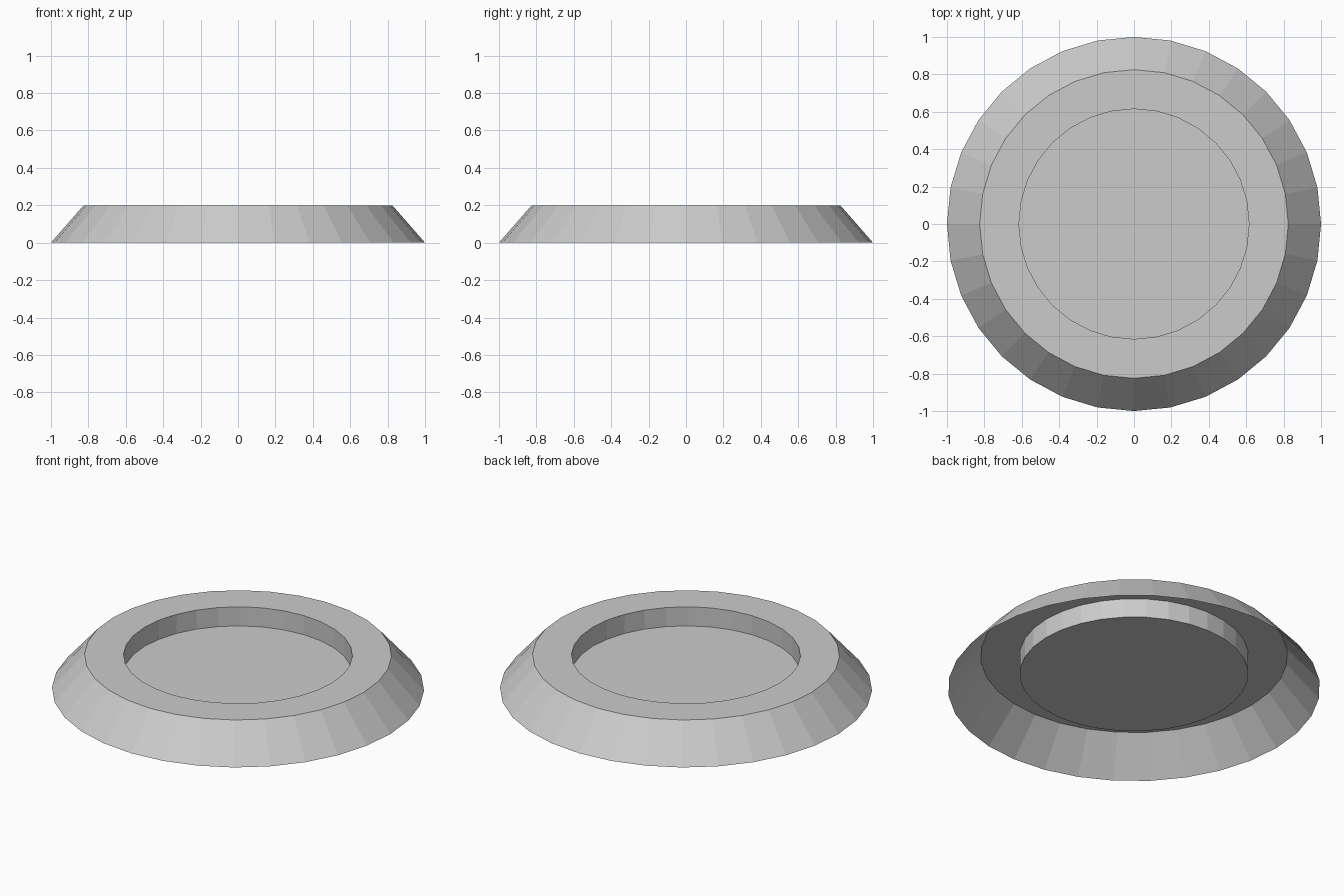
import bpy, bmesh, math

if "Cube" in bpy.data.objects:
    bpy.data.objects.remove(bpy.data.objects["Cube"])

SEGMENTS = 32
# Open-bottomed shell profile (radius, height): skirt foot, rim edge, well lip, well floor
PROFILE = [(1.0, 0.0), (0.825, 0.2), (0.615, 0.2), (0.615, 0.087)]

bm = bmesh.new()
rings = []
for r, z in PROFILE:
    rings.append([bm.verts.new((r * math.cos(a), r * math.sin(a), z))
                  for a in (2 * math.pi * i / SEGMENTS for i in range(SEGMENTS))])

# Sloped skirt, flat rim and well wall
for low, high in zip(rings, rings[1:]):
    for i in range(SEGMENTS):
        j = (i + 1) % SEGMENTS
        bm.faces.new((low[i], low[j], high[j], high[i]))

# Well floor
bm.faces.new(rings[-1])

mesh = bpy.data.meshes.new("recessed_dish")
bm.to_mesh(mesh)
bm.free()
dish = bpy.data.objects.new("recessed_dish", mesh)
bpy.context.collection.objects.link(dish)
